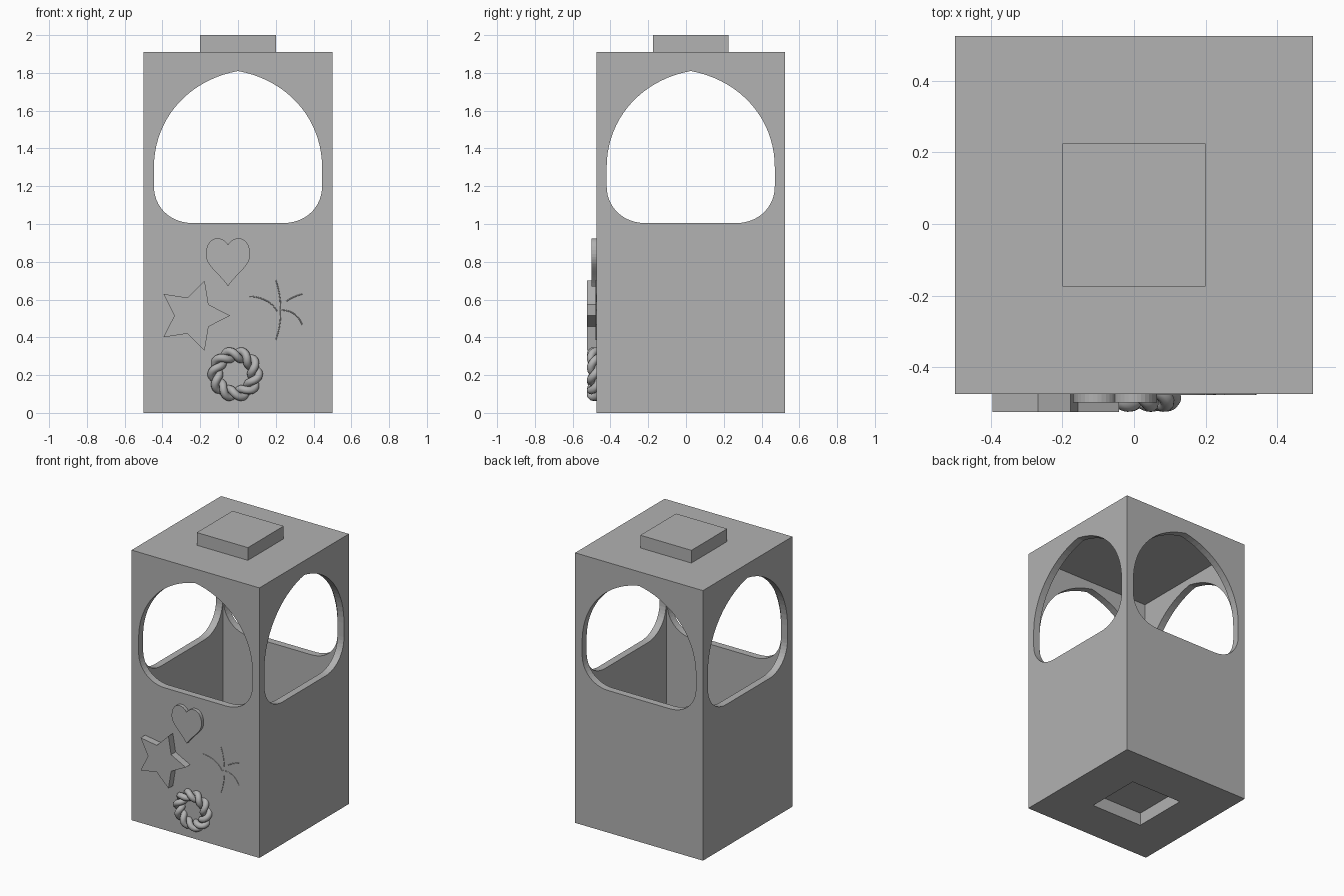
import bpy, bmesh, math
from mathutils import Vector, Matrix
from mathutils.geometry import interpolate_bezier

default = bpy.data.objects.get("Cube")
if default:
    bpy.data.objects.remove(default, do_unlink=True)

GREY = (0.445, 0.445, 0.445, 1)
grey = bpy.data.materials.new("plain_grey")
grey.use_nodes = True
grey.diffuse_color = GREY
grey.node_tree.nodes["Principled BSDF"].inputs["Base Color"].default_value = GREY

MID_Y = 0.025          # body centre in depth
FRONT = MID_Y - 0.5    # front face
WALL = 0.05
TOP = 1.91


def add_mesh(name, bm):
    bmesh.ops.recalc_face_normals(bm, faces=bm.faces)
    mesh = bpy.data.meshes.new(name)
    bm.to_mesh(mesh)
    bm.free()
    obj = bpy.data.objects.new(name, mesh)
    bpy.context.collection.objects.link(obj)
    mesh.materials.append(grey)
    return obj


def box(name, half, z0, z1):
    bm = bmesh.new()
    place = Matrix.Translation((0, MID_Y, (z0 + z1) / 2)) @ Matrix.Diagonal((2 * half, 2 * half, z1 - z0, 1))
    bmesh.ops.create_cube(bm, size=1, matrix=place)
    return add_mesh(name, bm)


def prism(name, outline, y0, y1, turn=0):
    """Extrude an x-z outline along y, then turn it about the body axis."""
    bm = bmesh.new()
    face = bm.faces.new([bm.verts.new((x, y0, z)) for x, z in outline])
    ext = bmesh.ops.extrude_face_region(bm, geom=[face])
    moved = [v for v in ext["geom"] if isinstance(v, bmesh.types.BMVert)]
    bmesh.ops.translate(bm, verts=moved, vec=(0, y1 - y0, 0))
    bmesh.ops.rotate(bm, verts=bm.verts, cent=(0, MID_Y, 0), matrix=Matrix.Rotation(turn, 3, "Z"))
    return add_mesh(name, bm)


def bezier(points, steps=14):
    return [(p.x, p.y) for p in interpolate_bezier(*[Vector(p) for p in points], steps)]


def mirrored(half):
    """Close a right-hand half outline that starts and ends near the axis."""
    return half + [(-x, z) for x, z in reversed(half) if x > 1e-5]


def cut(obj, cutter):
    mod = obj.modifiers.new("cut", "BOOLEAN")
    mod.operation = "DIFFERENCE"
    mod.solver = "EXACT"
    mod.object = cutter
    bpy.context.view_layer.objects.active = obj
    bpy.ops.object.modifier_apply(modifier=mod.name)
    bpy.data.objects.remove(cutter, do_unlink=True)


# Hollow body with a socket underneath
body = box("body", 0.5, 0, TOP)
cut(body, box("cavity_cutter", 0.5 - WALL, 0.14, TOP - WALL))
cut(body, box("socket_cutter", 0.2, -0.1, 0.09))

# Pointed arch windows on all four sides
corner = bezier([(0.24, 1.005), (0.36, 1.005), (0.445, 1.09), (0.445, 1.2)])
arch = bezier([(0.445, 1.3), (0.445, 1.55), (0.27, 1.76), (0, 1.81)], 20)
for turn in (0, math.pi / 2):
    cut(body, prism("window_cutter", mirrored(corner + arch), -1, 1 + 2 * MID_Y, turn))

# Top peg
box("top_peg", 0.2, TOP - 0.01, 2.0)

# Heart relief
lobe = bezier([(0, 0.89), (0.025, 0.94), (0.115, 0.945), (0.117, 0.84)])
side = bezier([(0.117, 0.84), (0.117, 0.775), (0.05, 0.745), (0, 0.67)])
heart = [(x - 0.053, z) for x, z in mirrored(lobe + side[1:])]
prism("heart", heart, FRONT - 0.024, FRONT + 0.02)

# Star relief, one point aimed sideways
star = []
for i in range(10):
    r = 0.1 if i % 2 else 0.195
    a = i * math.pi / 5
    star.append((-0.237 + r * math.cos(a), 0.515 + r * math.sin(a)))
prism("star", star, FRONT - 0.05, FRONT + 0.02)


def tube(name, points, radius, closed=False):
    curve = bpy.data.curves.new(name, "CURVE")
    curve.dimensions = "3D"
    curve.bevel_depth = radius
    curve.bevel_resolution = 3
    curve.use_fill_caps = True
    spline = curve.splines.new("POLY")
    spline.points.add(len(points) - 1)
    for p, co in zip(spline.points, points):
        p.co = (*co, 1)
    spline.use_cyclic_u = closed
    spline.use_smooth = True
    curve.materials.append(grey)
    obj = bpy.data.objects.new(name, curve)
    bpy.context.collection.objects.link(obj)
    return obj


# Twisted rope ring, two strands
STEPS, TWISTS = 160, 5
for strand in range(2):
    path = []
    for i in range(STEPS):
        a = 2 * math.pi * i / STEPS
        t = TWISTS * a + strand * math.pi
        r = 0.105 + 0.021 * math.cos(t)
        path.append((-0.015 + r * math.cos(a), FRONT - 0.008 + 0.021 * math.sin(t), 0.205 + r * math.sin(a)))
    tube(f"rope_strand_{strand + 1}", path, 0.021, True)

# Faint curved ridges beside the star
ridges = [
    [(0.06, 0.617), (0.12, 0.615), (0.18, 0.59), (0.208, 0.537)],
    [(0.2, 0.704), (0.235, 0.6), (0.235, 0.48), (0.2, 0.386)],
    [(0.22, 0.545), (0.28, 0.545), (0.32, 0.52), (0.34, 0.466)],
    [(0.255, 0.59), (0.28, 0.61), (0.31, 0.62), (0.34, 0.63)],
]
for i, pts in enumerate(ridges):
    tube(f"ridge_{i + 1}", [(x, FRONT, z) for x, z in bezier(pts, 10)], 0.003)
